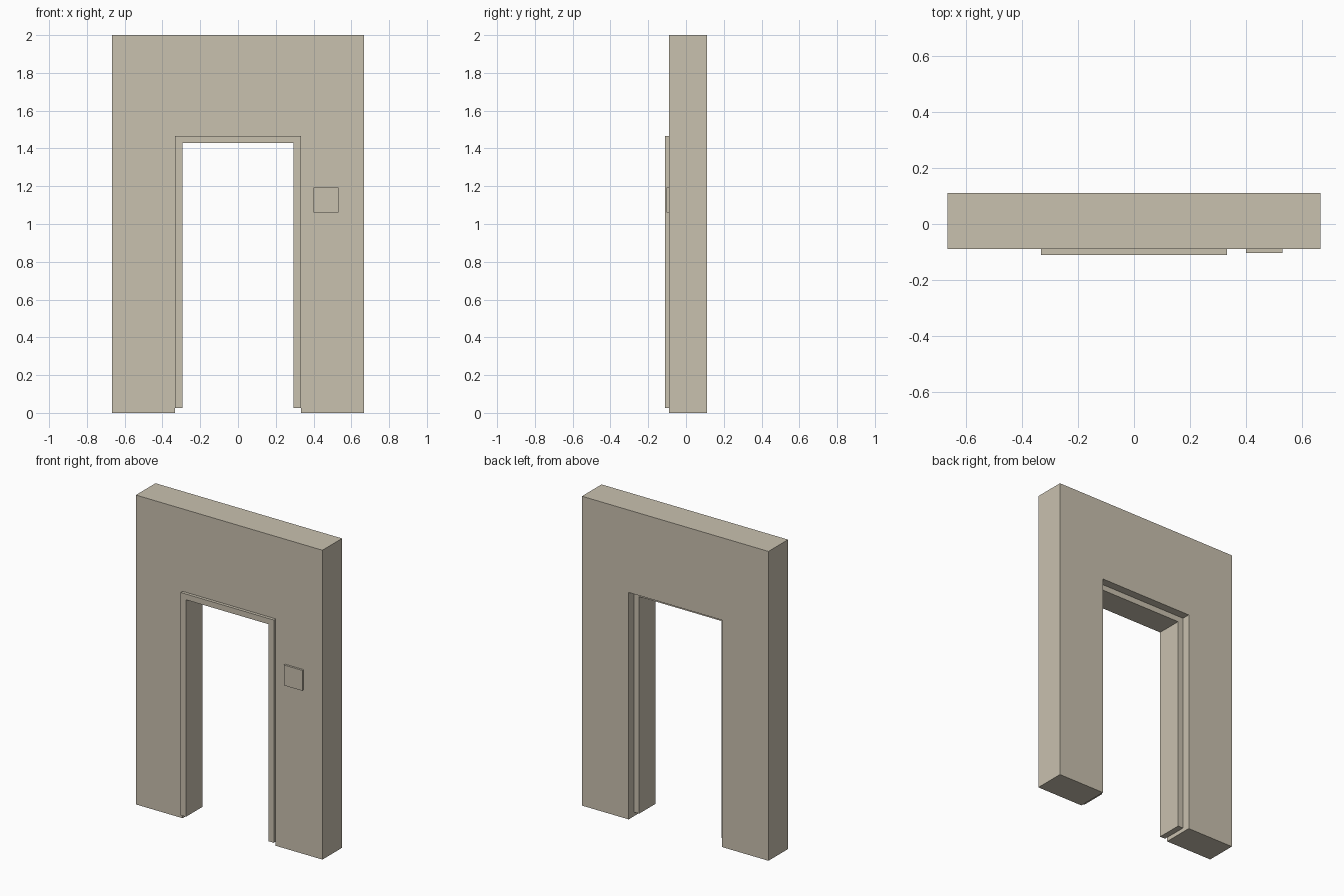
import bpy, bmesh

if "Cube" in bpy.data.objects:
    bpy.data.objects.remove(bpy.data.objects["Cube"])

stone = bpy.data.materials.new("warm_beige")
stone.diffuse_color = (0.584, 0.533, 0.429, 1.0)
stone.use_nodes = True
stone.node_tree.nodes["Principled BSDF"].inputs["Base Color"].default_value = stone.diffuse_color


def extrude_profile(name, outline, y_front, y_back):
    """Extrude a closed XZ outline (counter-clockwise from the front) along y."""
    bm = bmesh.new()
    face = bm.faces.new([bm.verts.new((x, y_front, z)) for x, z in outline])
    result = bmesh.ops.extrude_face_region(bm, geom=[face])
    moved = [v for v in result["geom"] if isinstance(v, bmesh.types.BMVert)]
    bmesh.ops.translate(bm, verts=moved, vec=(0, y_back - y_front, 0))
    bmesh.ops.recalc_face_normals(bm, faces=bm.faces)
    mesh = bpy.data.meshes.new(name)
    bm.to_mesh(mesh)
    bm.free()
    mesh.materials.append(stone)
    obj = bpy.data.objects.new(name, mesh)
    bpy.context.collection.objects.link(obj)
    return obj


def arch(half_out, half_in, bottom, top_in, top_out):
    """Square arch outline, mirrored about x = 0."""
    right = [(half_in, top_in), (half_in, bottom),
             (half_out, bottom), (half_out, top_out)]
    return right + [(-x, z) for x, z in reversed(right)]


# Wall with the doorway opening
extrude_profile("wall", arch(0.667, 0.333, 0.0, 1.467, 2.0), -0.09, 0.11)

# Door frame lining the opening: proud at the front, recessed at the back
extrude_profile("door_frame", arch(0.333, 0.295, 0.027, 1.43, 1.467), -0.11, 0.057)

# Small square wall panel beside the door
extrude_profile("wall_panel", [(0.4, 1.06), (0.532, 1.06), (0.532, 1.192), (0.4, 1.192)],
                -0.103, -0.09)
